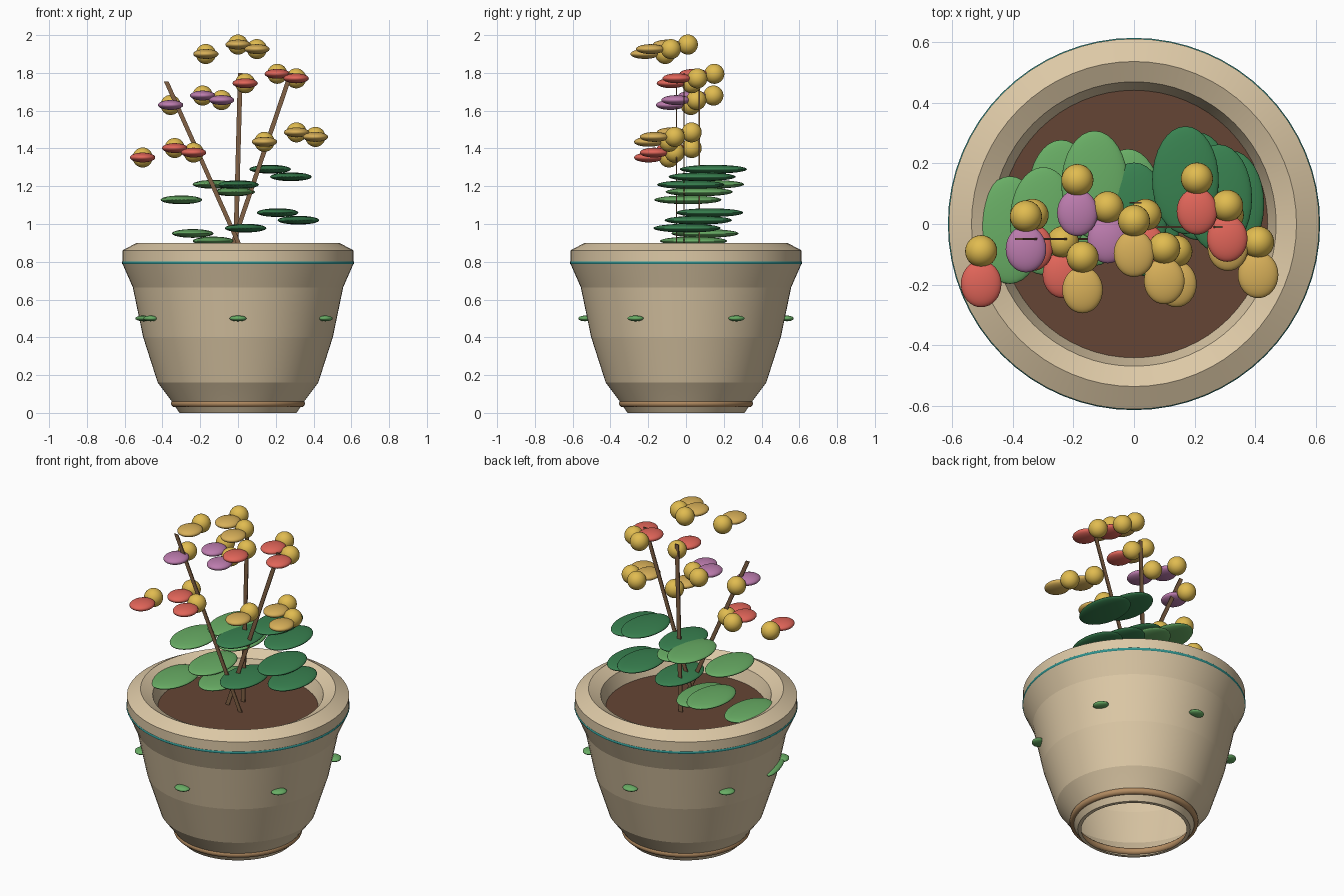
import bpy
from math import sin, cos, pi, radians

if "Cube" in bpy.data.objects:
    bpy.data.objects.remove(bpy.data.objects["Cube"])


def mat(name, r, g, b):
    m = bpy.data.materials.new(name)
    m.diffuse_color = (r, g, b, 1)
    m.use_nodes = True
    m.node_tree.nodes["Principled BSDF"].inputs["Base Color"].default_value = m.diffuse_color
    return m


CLAY = mat("clay", 0.72, 0.58, 0.38)
TEAL = mat("teal", 0.03, 0.30, 0.28)
BROWN = mat("brown", 0.45, 0.26, 0.12)
SOIL = mat("soil", 0.13, 0.06, 0.035)
WOOD = mat("wood", 0.22, 0.12, 0.06)
LIGHT = mat("light_green", 0.14, 0.42, 0.13)
DARK = mat("dark_green", 0.04, 0.22, 0.08)
YELLOW = mat("yellow", 0.75, 0.50, 0.08)
GOLD = mat("gold", 0.68, 0.43, 0.10)
RED = mat("coral", 0.75, 0.13, 0.10)
PURPLE = mat("mauve", 0.50, 0.20, 0.42)


def finish(name, m, angle=30):
    o = bpy.context.object
    o.name = name
    o.data.materials.append(m)
    bpy.ops.object.shade_smooth_by_angle(angle=radians(angle))
    return o


def lathe(name, profile, m, n=64):
    verts = [(r * cos(2 * pi * i / n), r * sin(2 * pi * i / n), z)
             for r, z in profile for i in range(n)]
    faces = [(k * n + i, k * n + (i + 1) % n, (k + 1) * n + (i + 1) % n, (k + 1) * n + i)
             for k in range(len(profile) - 1) for i in range(n)]
    me = bpy.data.meshes.new(name)
    me.from_pydata(verts, [], faces)
    o = bpy.data.objects.new(name, me)
    bpy.context.collection.objects.link(o)
    bpy.context.view_layer.objects.active = o
    o.select_set(True)
    finish(name, m, 5.8)
    o.select_set(False)


def ellipsoid(name, loc, size, m, rot=0):
    bpy.ops.mesh.primitive_uv_sphere_add(segments=32, ring_count=16, radius=1,
                                         location=loc, rotation=(0, 0, rot))
    bpy.context.object.scale = size
    finish(name, m)


def ring(name, major, minor, z, m):
    bpy.ops.mesh.primitive_torus_add(major_segments=64, minor_segments=12, major_radius=major,
                                     minor_radius=minor, location=(0, 0, z))
    finish(name, m, 60)


# Pot: one open-bottomed shell with a bevelled rim
lathe("pot", [(0.29, 0), (0.31, 0), (0.35, 0.06), (0.425, 0.16), (0.502, 0.40), (0.557, 0.665),
              (0.612, 0.79), (0.612, 0.86), (0.537, 0.90), (0.47, 0.865), (0.44, 0.78)], CLAY)
ring("foot_band", 0.335, 0.02, 0.05, BROWN)
ring("rim_band", 0.605, 0.01, 0.795, TEAL)
bpy.ops.mesh.primitive_circle_add(vertices=64, radius=0.442, fill_type='NGON', location=(0, 0, 0.79))
finish("soil", SOIL)

# Small leaf ornaments around the pot
for a in (-90, -30, 30, 90, 150, 210):
    t = radians(a)
    ellipsoid("pot_leaf", (0.535 * cos(t), 0.535 * sin(t), 0.50), (0.035, 0.045, 0.015), LIGHT, t)
t = radians(196)
ellipsoid("long_pot_leaf", (0.52 * cos(t), 0.52 * sin(t), 0.50), (0.03, 0.12, 0.015), LIGHT, t)

# Three flat stems
for x0, x1, y, z1 in ((0.06, -0.38, -0.05, 1.755), (-0.015, 0.012, 0.07, 1.80), (-0.07, 0.28, -0.01, 1.80)):
    w, d, z0 = 0.0125, 0.003, 0.77
    v = [(x + sx * w, y + sy * d, z) for x, z in ((x0, z0), (x1, z1))
         for sx, sy in ((-1, -1), (1, -1), (1, 1), (-1, 1))]
    f = [(3, 2, 1, 0), (4, 5, 6, 7)] + [(i, (i + 1) % 4, (i + 1) % 4 + 4, i + 4) for i in range(4)]
    me = bpy.data.meshes.new("stem")
    me.from_pydata(v, [], f)
    me.materials.append(WOOD)
    bpy.context.collection.objects.link(bpy.data.objects.new("stem", me))

# Foliage: four clusters of three flat leaves
for x, y, z, m in ((0.17, 0.145, 1.29, DARK), (0.21, 0.125, 1.06, DARK),
                   (-0.13, 0.13, 1.21, LIGHT), (-0.24, 0.10, 0.95, LIGHT)):
    for dx, dy, dz in ((0, 0, 0), (0.11, -0.06, -0.04), (-0.17, -0.12, -0.082)):
        ellipsoid("leaf", (x + dx, y + dy, z + dz), (0.11, 0.178, 0.023), m)

# Blossoms: five clusters of three, each a round centre and a flat petal in front
for x, y, z, m in ((0, 0.01, 1.95, GOLD), (0.208, 0.15, 1.795, RED), (-0.187, 0.145, 1.68, PURPLE),
                   (0.31, 0.03, 1.485, GOLD), (-0.335, 0.03, 1.402, RED)):
    for dx, dy, dz in ((0, 0, 0), (0.1, -0.09, -0.024), (-0.17, -0.12, -0.05)):
        p = (x + dx, y + dy, z + dz)
        ellipsoid("flower_centre", p, (0.053, 0.053, 0.053), YELLOW)
        ellipsoid("petal", (p[0], p[1] - 0.108, p[2]), (0.067, 0.077, 0.026), m)
